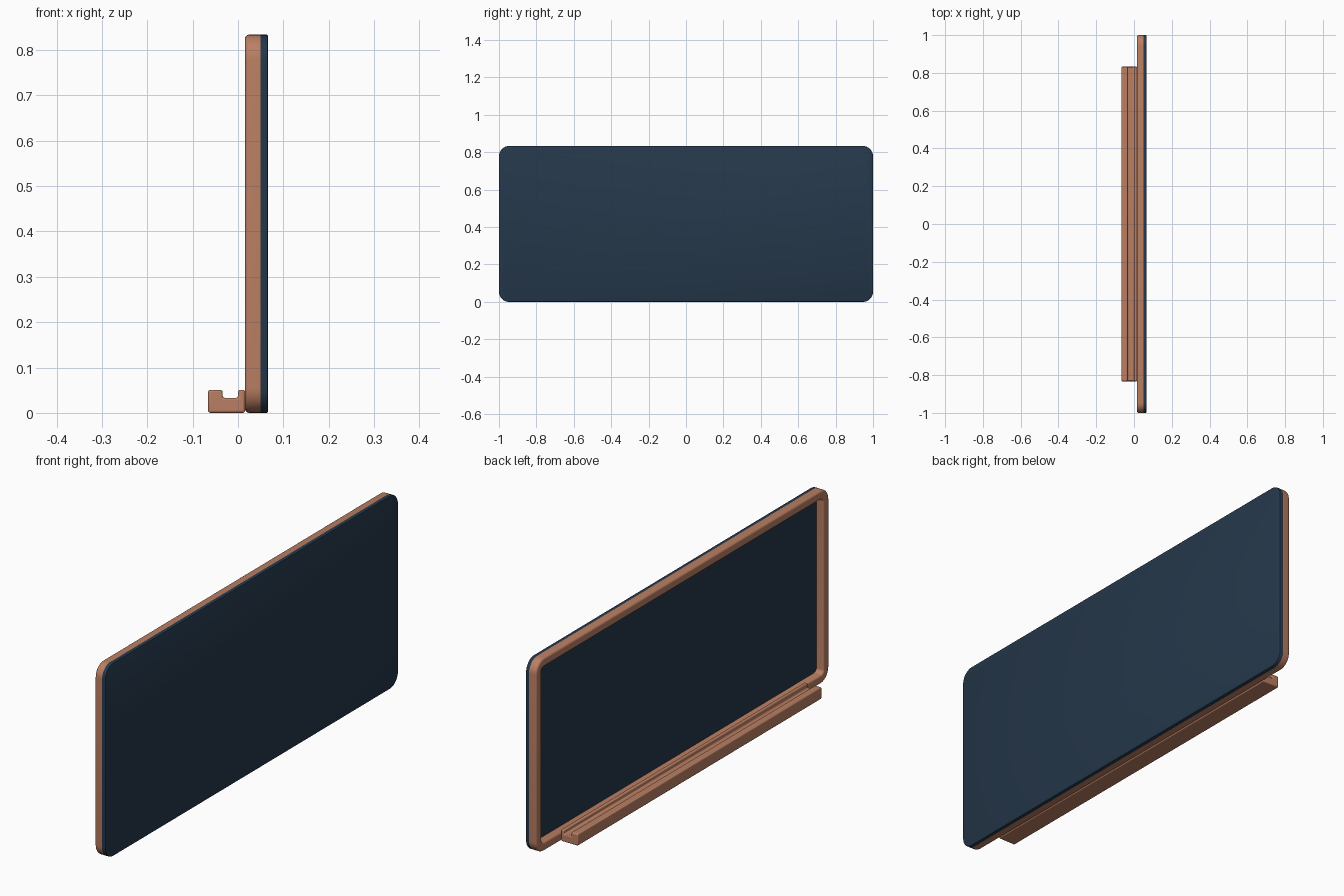
import bpy, bmesh, math

if "Cube" in bpy.data.objects:
    bpy.data.objects.remove(bpy.data.objects["Cube"])

H = 0.834        # board height
R = 0.055        # outer corner radius


def material(name, rgb):
    m = bpy.data.materials.new(name)
    m.diffuse_color = (*rgb, 1)
    m.use_nodes = True
    m.node_tree.nodes["Principled BSDF"].inputs["Base Color"].default_value = m.diffuse_color
    return m


wood = material("warm_wood", (0.491, 0.212, 0.125))
slate = material("dark_slate", (0.0185, 0.0395, 0.0704))


def rounded_rect(inset, n=8):
    """Outline in the y-z plane, moved inwards from the board edge."""
    r = max(R - inset, 0.012 if inset < 0.03 else 0.004)
    hy, hz = 1 - inset - r, H / 2 - inset - r
    pts = []
    for k, (sy, sz) in enumerate([(1, 1), (-1, 1), (-1, -1), (1, -1)]):
        for i in range(n + 1):
            a = math.pi / 2 * (k + i / n)
            pts.append((sy * hy + r * math.cos(a), H / 2 + sz * hz + r * math.sin(a)))
    return pts


def loft(name, section, mat, closed):
    """Sweep (inset, x) section points round the board outline."""
    bm = bmesh.new()
    rings = [[bm.verts.new((x, y, z)) for y, z in rounded_rect(d)] for d, x in section]
    n = len(rings[0])
    for j in range(len(rings) if closed else len(rings) - 1):
        a, b = rings[j], rings[(j + 1) % len(rings)]
        for i in range(n):
            bm.faces.new((a[i], a[(i + 1) % n], b[(i + 1) % n], b[i]))
    if not closed:
        bm.faces.new(rings[0])
        bm.faces.new(rings[-1])
    return finish(name, bm, mat)


def finish(name, bm, mat):
    bmesh.ops.recalc_face_normals(bm, faces=bm.faces)
    me = bpy.data.meshes.new(name)
    bm.to_mesh(me)
    bm.free()
    me.materials.append(mat)
    ob = bpy.data.objects.new(name, me)
    bpy.context.collection.objects.link(ob)
    bpy.ops.object.select_all(action='DESELECT')
    ob.select_set(True)
    bpy.context.view_layer.objects.active = ob
    bpy.ops.object.shade_smooth_by_angle(angle=math.radians(35))
    return ob


# Writing panel, also the back of the board
loft("board_panel", [(0, 0.05), (0, 0.063), (0.001, 0.065), (0.003, 0.066)], slate, False)

# Frame with rounded front edges
W, X0, X1, B = 0.038, 0.0155, 0.0505, 0.009
arc = [math.pi / 2 * i / 4 for i in range(5)]
section = [(0, X1)]
section += [(B - B * math.cos(a), X0 + B - B * math.sin(a)) for a in arc]
section += [(W - B + B * math.sin(a), X0 + B - B * math.cos(a)) for a in arc]
section += [(W, X1)]
loft("frame", section, wood, True)

# Chalk tray: grooved profile extruded along y
profile = [(-0.066, 0), (0.0155, 0), (0.0155, 0.051), (0, 0.051),
           (0, 0.033), (-0.034, 0.033), (-0.034, 0.051), (-0.066, 0.051)]
bm = bmesh.new()
face = bm.faces.new([bm.verts.new((x, -0.833, z)) for x, z in profile])
ext = bmesh.ops.extrude_face_region(bm, geom=[face])
bmesh.ops.translate(bm, vec=(0, 1.666, 0),
                    verts=[v for v in ext["geom"] if isinstance(v, bmesh.types.BMVert)])
tray = finish("chalk_tray", bm, wood)
bev = tray.modifiers.new("round_edges", 'BEVEL')
bev.width = 0.005
bev.segments = 3
bev.limit_method = 'ANGLE'
bpy.ops.object.modifier_move_to_index(modifier="round_edges", index=0)
